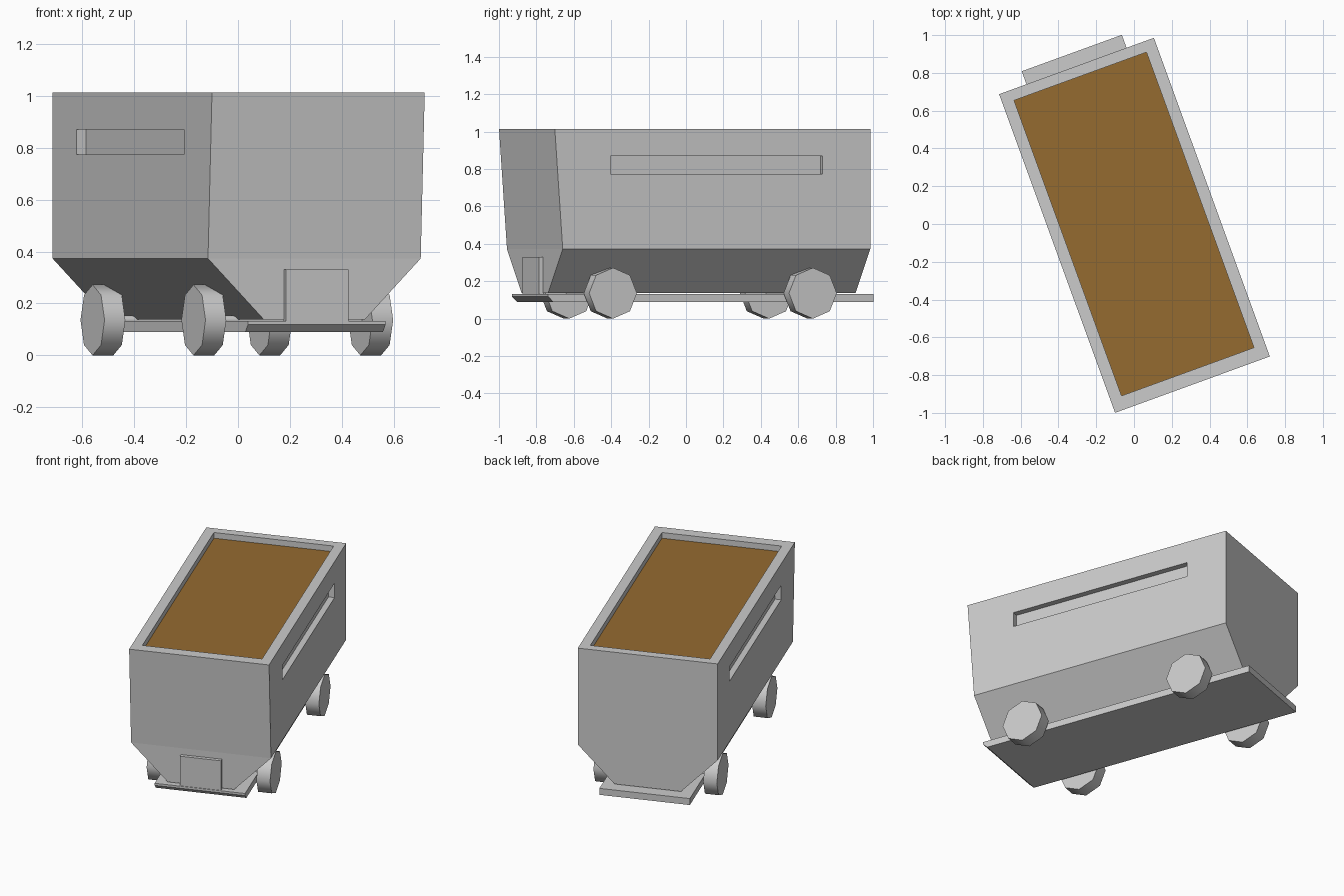
import bpy, bmesh, math
from mathutils import Matrix

if "Cube" in bpy.data.objects:
    bpy.data.objects.remove(bpy.data.objects["Cube"])

# The whole cart is turned 20 degrees about the vertical axis
TURN = Matrix.Rotation(math.radians(20), 4, 'Z')


def material(name, rgb):
    m = bpy.data.materials.new(name)
    m.diffuse_color = (*rgb, 1)
    m.use_nodes = True
    m.node_tree.nodes["Principled BSDF"].inputs["Base Color"].default_value = m.diffuse_color
    return m


GREY = material("grey_metal", (0.6, 0.6, 0.6))
BROWN = material("brown_load", (0.30, 0.147, 0.03))


def finish(name, bm, mat):
    bmesh.ops.recalc_face_normals(bm, faces=bm.faces[:])
    mesh = bpy.data.meshes.new(name)
    bm.to_mesh(mesh)
    bm.free()
    mesh.materials.append(mat)
    ob = bpy.data.objects.new(name, mesh)
    bpy.context.collection.objects.link(ob)
    ob.matrix_world = TURN
    return ob


def loft(name, rings, mat):
    """Closed solid between matching rings of points."""
    bm = bmesh.new()
    vs = [[bm.verts.new(p) for p in ring] for ring in rings]
    n = len(vs[0])
    for a, b in zip(vs, vs[1:]):
        for i in range(n):
            j = (i + 1) % n
            bm.faces.new((a[i], a[j], b[j], b[i]))
    bm.faces.new(vs[0])
    bm.faces.new(vs[-1])
    return finish(name, bm, mat)


def rect(x0, x1, y0, y1, z):
    return [(x0, y0, z), (x1, y0, z), (x1, y1, z), (x0, y1, z)]


def box(name, x0, x1, y0, y1, z0, z1, mat=GREY):
    return loft(name, [rect(x0, x1, y0, y1, z0), rect(x0, x1, y0, y1, z1)], mat)


def cylinder(name, x, y, z, r, length, sides):
    bm = bmesh.new()
    rot = Matrix.Rotation(math.pi / 2, 4, 'Y')
    bmesh.ops.create_cone(bm, cap_ends=True, segments=sides, radius1=r, radius2=r,
                          depth=length, matrix=Matrix.Translation((x, y, z)) @ rot)
    ob = finish(name, bm, GREY)
    bpy.context.view_layer.objects.active = ob
    ob.select_set(True)
    bpy.ops.object.shade_smooth_by_angle(angle=math.radians(50))
    ob.select_set(False)
    return ob


def cut(target, cutter):
    mod = target.modifiers.new("cut", 'BOOLEAN')
    mod.operation = 'DIFFERENCE'
    mod.solver = 'EXACT'
    mod.object = cutter
    bpy.context.view_layer.update()
    bpy.context.view_layer.objects.active = target
    bpy.ops.object.modifier_apply(modifier=mod.name)
    bpy.data.objects.remove(cutter)


# Tub: tapered below, front wall leaning outward
levels = [(0.207, -0.86, 0.138), (0.436, -0.86, 0.373), (0.436, -0.905, 1.013)]
tub = loft("tub", [rect(-w, w, f, 0.89, z) for w, f, z in levels], GREY)

# Open top and long side slots
cut(tub, box("pocket_cutter", -0.373, 0.373, -0.832, 0.832, 0.90, 1.1))
for s in (-1, 1):
    a, b = sorted((s * 0.398, s * 0.5))
    cut(tub, box("slot_cutter", a, b, -0.587, 0.619, 0.774, 0.87))

# Load filling the tub
box("load", -0.373, 0.373, -0.832, 0.832, 0.90, 0.975, BROWN)

# Base slab with an undercut front edge
loft("base", [rect(-0.282, 0.282, -0.858, 0.963, 0.09),
              rect(-0.282, 0.282, -0.888, 0.963, 0.119),
              rect(-0.282, 0.282, -0.888, 0.963, 0.133)], GREY)

# Small plate on the front
box("front_plate", -0.125, 0.131, -0.884, -0.855, 0.125, 0.33)

# Wheels and axles
for y, end in ((-0.555, "front"), (0.582, "back")):
    cylinder(end + "_axle", 0, y, 0.136, 0.018, 0.62, 8)
    for s, side in ((-1, "left"), (1, "right")):
        cylinder(f"{end}_{side}_wheel", s * 0.342, y, 0.136, 0.136, 0.085, 8)
